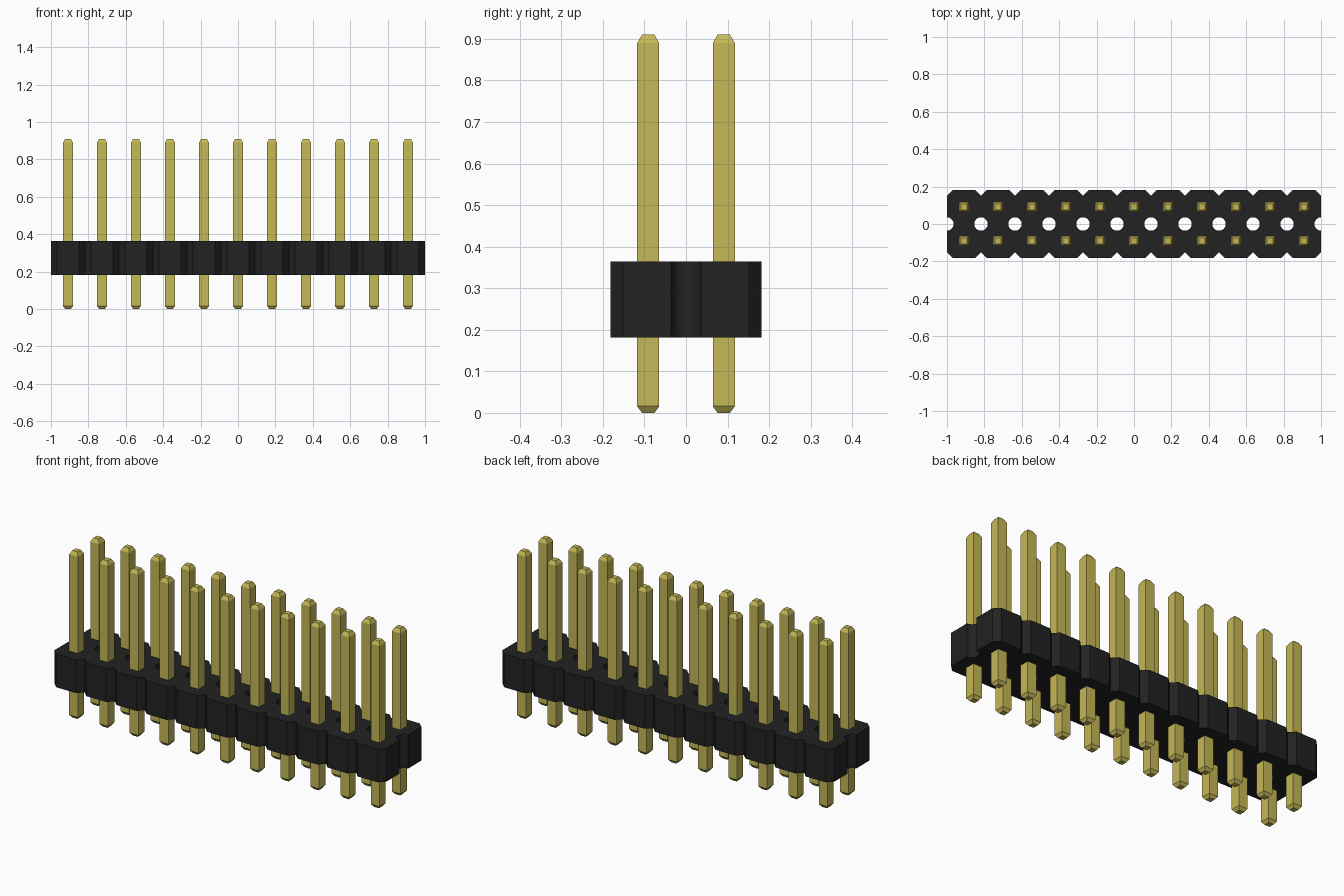
import bpy, bmesh, math

COLUMNS = 11
PITCH = 2 / COLUMNS
HALF = PITCH / 2
DEPTH = 0.182          # half depth of the housing
CHAMFER = 0.031
HOLE = 0.036
BASE, TOP = 0.182, 0.364
PIN_HEIGHT = 0.91
ARC_STEPS = 8

old = bpy.data.objects.get("Cube")
if old:
    bpy.data.objects.remove(old, do_unlink=True)


def material(name, rgb):
    mat = bpy.data.materials.new(name)
    mat.use_nodes = True
    mat.diffuse_color = (*rgb, 1)
    mat.node_tree.nodes["Principled BSDF"].inputs["Base Color"].default_value = (*rgb, 1)
    return mat


def finish(bm, name, mat):
    bmesh.ops.remove_doubles(bm, verts=bm.verts, dist=0.0001)
    bmesh.ops.recalc_face_normals(bm, faces=bm.faces)
    mesh = bpy.data.meshes.new(name)
    bm.to_mesh(mesh)
    bm.free()
    mesh.materials.append(mat)
    obj = bpy.data.objects.new(name, mesh)
    bpy.context.collection.objects.link(obj)
    return obj


black = material("black plastic", (0.016, 0.016, 0.016))
gold = material("gold metal", (0.56, 0.48, 0.095))

# Outline of one housing cell: chamfered corners, half a round hole on each side
side = [(HALF - CHAMFER, DEPTH), (HALF, DEPTH - CHAMFER)]
for i in range(ARC_STEPS + 1):
    t = math.pi * i / ARC_STEPS
    side.append((HALF - HOLE * math.sin(t), HOLE * math.cos(t)))
side += [(HALF, CHAMFER - DEPTH), (HALF - CHAMFER, -DEPTH)]
outline = side + [(-x, y) for x, y in reversed(side)]

# Housing: a row of cells joined without inner walls
bm = bmesh.new()
for col in range(COLUMNS):
    cx = (col - (COLUMNS - 1) / 2) * PITCH
    low = [bm.verts.new((cx + x, y, BASE)) for x, y in outline]
    high = [bm.verts.new((cx + x, y, TOP)) for x, y in outline]
    bm.faces.new(low[::-1])
    bm.faces.new(high)
    for i in range(len(outline)):
        j = (i + 1) % len(outline)
        xa, xb = outline[i][0], outline[j][0]
        on_seam = abs(abs(xa) - HALF) < 1e-6 and abs(xa - xb) < 1e-6
        at_end = abs(cx + xa) > 1 - 1e-4
        if not on_seam or at_end:
            bm.faces.new((low[i], low[j], high[j], high[i]))
housing = finish(bm, "housing", black)
bpy.ops.object.select_all(action="DESELECT")
housing.select_set(True)
bpy.context.view_layer.objects.active = housing
bpy.ops.object.shade_smooth_by_angle(angle=math.radians(30))

# Pins: square posts with tapered tips, (half width, height) rings
rings = [(0.015, 0), (0.0265, 0.016), (0.0265, PIN_HEIGHT - 0.02), (0.015, PIN_HEIGHT)]
corners = [(-1, -1), (1, -1), (1, 1), (-1, 1)]


def add_pin(bm, cx, cy):
    loops = [[bm.verts.new((cx + w * x, cy + w * y, z)) for x, y in corners]
             for w, z in rings]
    bm.faces.new(loops[0][::-1])
    bm.faces.new(loops[-1])
    for a, b in zip(loops, loops[1:]):
        for i in range(4):
            j = (i + 1) % 4
            bm.faces.new((a[i], a[j], b[j], b[i]))


for name, cy in (("front_pins", -HALF), ("back_pins", HALF)):
    bm = bmesh.new()
    for col in range(COLUMNS):
        add_pin(bm, (col - (COLUMNS - 1) / 2) * PITCH, cy)
    finish(bm, name, gold)
